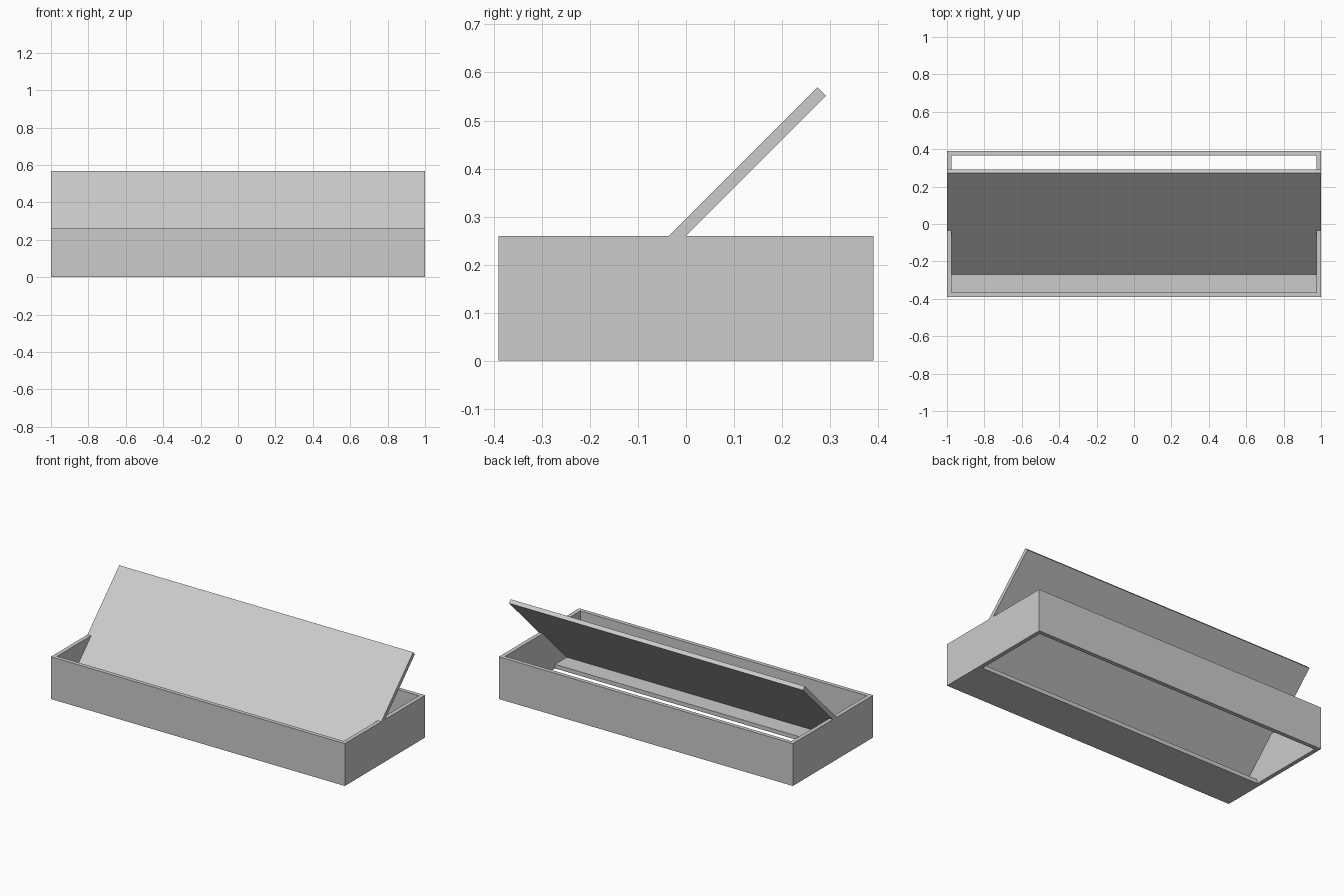
import bpy
from math import radians, cos, sin
from mathutils import Vector

if "Cube" in bpy.data.objects:
    bpy.data.objects.remove(bpy.data.objects["Cube"], do_unlink=True)

LENGTH, DEPTH, HEIGHT, WALL = 2.0, 0.78, 0.26, 0.025
GREY = (0.6, 0.6, 0.6, 1)

mat = bpy.data.materials.new("plain grey")
mat.use_nodes = True
mat.diffuse_color = GREY
mat.node_tree.nodes["Principled BSDF"].inputs["Base Color"].default_value = GREY


def board(name, size, centre, tilt=0.0):
    """Flat-faced board, tilted about the x axis."""
    bpy.ops.mesh.primitive_cube_add(size=1)
    ob = bpy.context.object
    ob.name = name
    ob.scale = size
    ob.location = centre
    ob.rotation_euler.x = tilt
    bpy.ops.object.transform_apply(location=False, rotation=False, scale=True)
    ob.data.materials.append(mat)
    return ob


# Four walls of the open tray
for name, side in (("front_wall", -1), ("back_wall", 1)):
    board(name, (LENGTH - 2 * WALL, WALL, HEIGHT),
          (0, side * (DEPTH - WALL) / 2, HEIGHT / 2))
for name, side in (("left_wall", 1), ("right_wall", -1)):
    board(name, (WALL, DEPTH, HEIGHT),
          (side * (LENGTH - WALL) / 2, 0, HEIGHT / 2))

# Floor strip along the front, leaving the back open
front, back = -DEPTH / 2 + WALL, -0.12
board("floor_strip", (LENGTH - 2 * WALL, back - front, WALL),
      (0, (front + back) / 2, WALL / 2))

# Leaning panel, resting on the floor strip and rising to the back
tilt = radians(45)
panel_depth = 0.772
top_edge = Vector((0, 0.274, 0.569))
along = Vector((0, cos(tilt), sin(tilt)))
normal = Vector((0, -sin(tilt), cos(tilt)))
board("leaning_panel", (LENGTH, panel_depth, WALL),
      top_edge - along * panel_depth / 2 - normal * WALL / 2, tilt)
